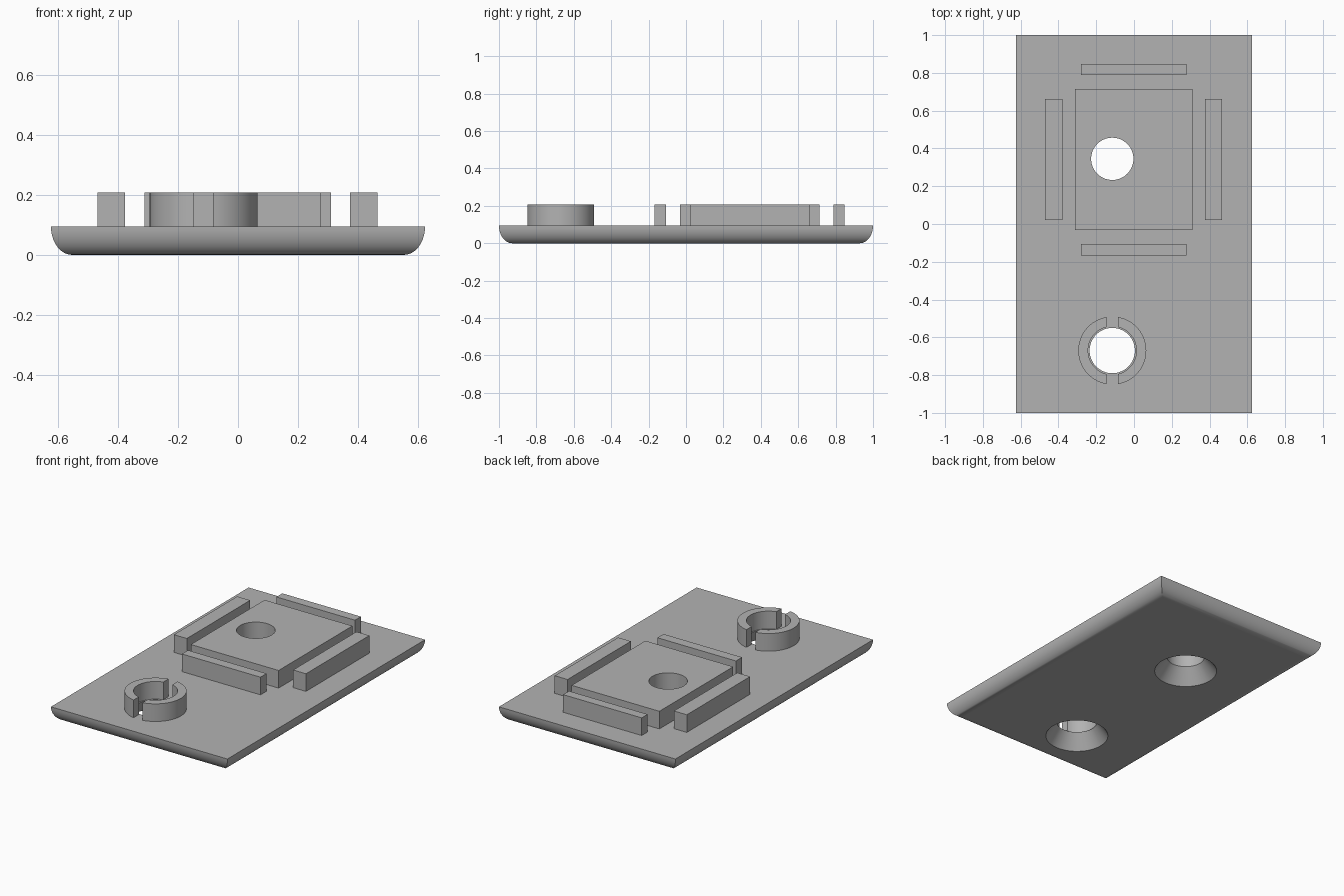
import bpy, bmesh
from math import pi, sin, cos, asin, radians

cube = bpy.data.objects.get("Cube")
if cube:
    bpy.data.objects.remove(cube, do_unlink=True)

grey = bpy.data.materials.new("mid grey")
grey.use_nodes = True
grey.diffuse_color = (0.45, 0.45, 0.45, 1)
grey.node_tree.nodes["Principled BSDF"].inputs["Base Color"].default_value = (0.45, 0.45, 0.45, 1)

BASE, TOP = 0.095, 0.208      # heights of the plate and of the raised parts
HOLE_X, HOLE_Y, PEG_Y = -0.115, 0.345, -0.67


def finish(name, bm):
    bmesh.ops.recalc_face_normals(bm, faces=bm.faces[:])
    mesh = bpy.data.meshes.new(name)
    bm.to_mesh(mesh)
    bm.free()
    mesh.materials.append(grey)
    ob = bpy.data.objects.new(name, mesh)
    bpy.context.collection.objects.link(ob)
    return ob


def loft(bm, loops):
    """Join closed loops of points into a capped solid."""
    rings = [[bm.verts.new(p) for p in loop] for loop in loops]
    for a, b in zip(rings, rings[1:]):
        for i in range(len(a)):
            j = (i + 1) % len(a)
            bm.faces.new((a[i], a[j], b[j], b[i]))
    bm.faces.new(rings[0])
    bm.faces.new(rings[-1])


def rect(x0, x1, y0, y1, z):
    return [(x0, y0, z), (x1, y0, z), (x1, y1, z), (x0, y1, z)]


def box(name, x0, x1, y0, y1):
    bm = bmesh.new()
    loft(bm, [rect(x0, x1, y0, y1, z) for z in (BASE, TOP)])
    return finish(name, bm)


def circle(x, y, r, z, n=64):
    return [(x + r * cos(2 * pi * i / n), y + r * sin(2 * pi * i / n), z) for i in range(n)]


def cut(ob, y, r0, z0, r1, z1):
    """Bore a round, tapered hole through an object."""
    bm = bmesh.new()
    loft(bm, [circle(HOLE_X, y, r0, z0), circle(HOLE_X, y, r1, z1)])
    cutter = finish("hole_cutter", bm)
    cutter.hide_render = True
    mod = ob.modifiers.new("hole", "BOOLEAN")
    mod.operation, mod.solver, mod.object = "DIFFERENCE", "EXACT", cutter
    bpy.context.view_layer.update()
    result = bpy.data.meshes.new_from_object(ob.evaluated_get(bpy.context.evaluated_depsgraph_get()))
    ob.modifiers.clear()
    ob.data = result
    bpy.data.objects.remove(cutter, do_unlink=True)


def smooth(ob):
    bpy.ops.object.select_all(action="DESELECT")
    ob.select_set(True)
    bpy.context.view_layer.objects.active = ob
    bpy.ops.object.shade_smooth_by_angle(angle=radians(30))
    for f in ob.data.polygons:
        if abs(f.normal.z) > 0.999:
            f.use_smooth = False


# Base plate with a rounded underside
bm = bmesh.new()
loops = []
for i in range(11):
    t = pi / 2 * i / 10
    d = 0.07 * (1 - cos(t))
    loops.append(rect(d - 0.625, 0.625 - d, d - 1, 1 - d, BASE * (1 - sin(t))))
loft(bm, loops)
plate = finish("base_plate", bm)

# Countersunk holes, widest underneath
for y, r in ((HOLE_Y, 0.112), (PEG_Y, 0.12)):
    slope = (0.186 - r) / BASE
    cut(plate, y, 0.186 + slope * 0.02, -0.02, r - slope * 0.02, BASE + 0.02)
smooth(plate)

# Square pad with a straight bore
pad = box("centre_pad", -0.312, 0.31, -0.032, 0.715)
cut(pad, HOLE_Y, 0.112, BASE - 0.05, 0.112, TOP + 0.05)
smooth(pad)

# Four bars around the pad
box("right_bar", -0.47, -0.378, 0.022, 0.663)
box("left_bar", 0.375, 0.466, 0.022, 0.663)
box("back_bar", -0.28, 0.277, 0.788, 0.848)
box("front_bar", -0.28, 0.277, -0.168, -0.106)

# Split collar: two arcs with a parallel-sided slot
R_OUT, R_IN, SLOT = 0.18, 0.128, 0.0315
for name, side in (("collar_left_half", 1), ("collar_right_half", -1)):
    outline = []
    for r, direction in ((R_OUT, 1), (R_IN, -1)):
        a = pi / 2 - asin(SLOT / r)
        for i in range(33):
            t = direction * a * (i / 16 - 1)
            outline.append((HOLE_X + side * r * cos(t), PEG_Y + r * sin(t)))
    bm = bmesh.new()
    loft(bm, [[(x, y, z) for x, y in outline] for z in (BASE, TOP)])
    smooth(finish(name, bm))
